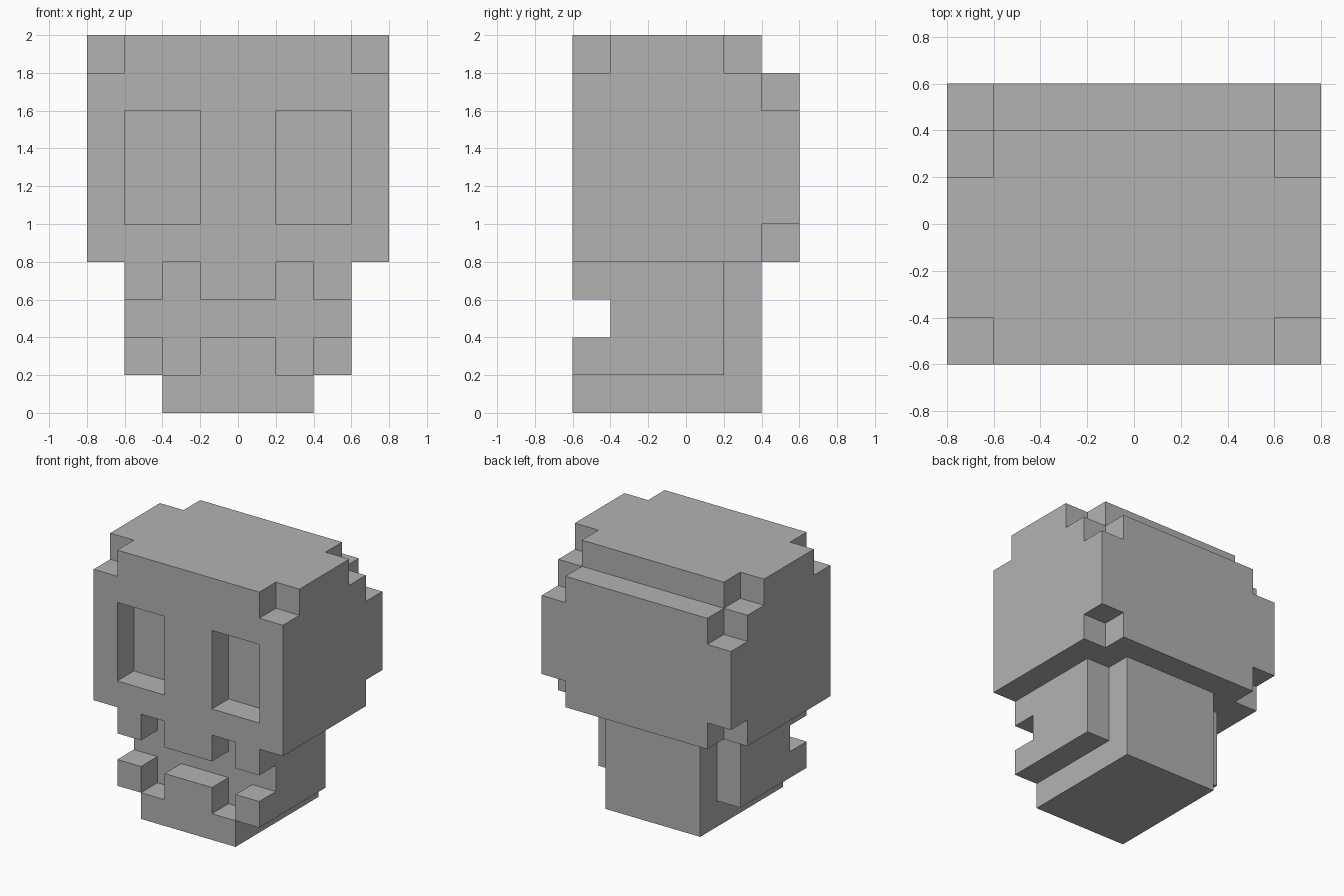
import bpy
import bmesh
from itertools import product
from mathutils import Vector

cube = bpy.data.objects.get("Cube")
if cube:
    bpy.data.objects.remove(cube, do_unlink=True)

UNIT = 0.2  # size of one block

grey = bpy.data.materials.new("plain grey")
grey.use_nodes = True
colour = (0.448, 0.448, 0.448, 1)
grey.diffuse_color = colour
grey.node_tree.nodes["Principled BSDF"].inputs["Base Color"].default_value = colour


def box(x, y, z):
    """Set of block positions in half-open ranges, counted in blocks."""
    return set(product(range(*x), range(*y), range(*z)))


def pair(x, y, z):
    """The same box on both sides of the middle."""
    return box(x, y, z) | box((-x[1], -x[0]), y, z)


# Cranium with a stepped back, chipped corners and eye sockets
cranium = box((-4, 4), (-3, 2), (4, 10)) | box((-4, 4), (2, 3), (4, 9))
cranium -= pair((3, 4), (-3, -2), (9, 10))   # front top corners
cranium -= pair((3, 4), (1, 2), (9, 10))     # back top corners
cranium -= pair((3, 4), (2, 3), (8, 9))      # upper back corners
cranium -= pair((3, 4), (2, 3), (4, 5))      # lower back corners
cranium -= pair((1, 3), (-3, -2), (5, 8))    # eye sockets

# Jaw with an open mouth and gaps between the teeth
jaw = box((-2, 2), (-3, 2), (0, 4)) | box((-3, 3), (-3, 1), (1, 4))
jaw -= box((-3, 3), (-3, -2), (2, 3))        # mouth
jaw -= pair((1, 2), (-3, -2), (1, 4))        # tooth gaps

solid = cranium | jaw


def build(name, blocks):
    """Make a mesh from the exposed sides of the blocks."""
    bm = bmesh.new()
    corners = {}

    def corner(p):
        key = tuple(round(c) for c in p)
        if key not in corners:
            corners[key] = bm.verts.new(Vector(key) * UNIT)
        return corners[key]

    for block in sorted(blocks):
        for axis, side in product(range(3), (0, 1)):
            out = Vector((0, 0, 0))
            out[axis] = 2 * side - 1
            if tuple(round(c) for c in Vector(block) + out) in solid:
                continue
            u, v = Vector((0, 0, 0)), Vector((0, 0, 0))
            u[(axis + 1) % 3] = v[(axis + 2) % 3] = 1
            base = Vector(block)
            base[axis] += side
            ring = [base, base + u, base + u + v, base + v]
            if not side:
                ring.reverse()
            bm.faces.new([corner(p) for p in ring])

    # Merge coplanar squares into large flat faces
    bmesh.ops.dissolve_limit(bm, angle_limit=0.01, verts=bm.verts[:], edges=bm.edges[:])
    mesh = bpy.data.meshes.new(name)
    bm.to_mesh(mesh)
    bm.free()
    mesh.materials.append(grey)
    obj = bpy.data.objects.new(name, mesh)
    bpy.context.collection.objects.link(obj)


build("cranium", cranium)
build("jaw", jaw)
